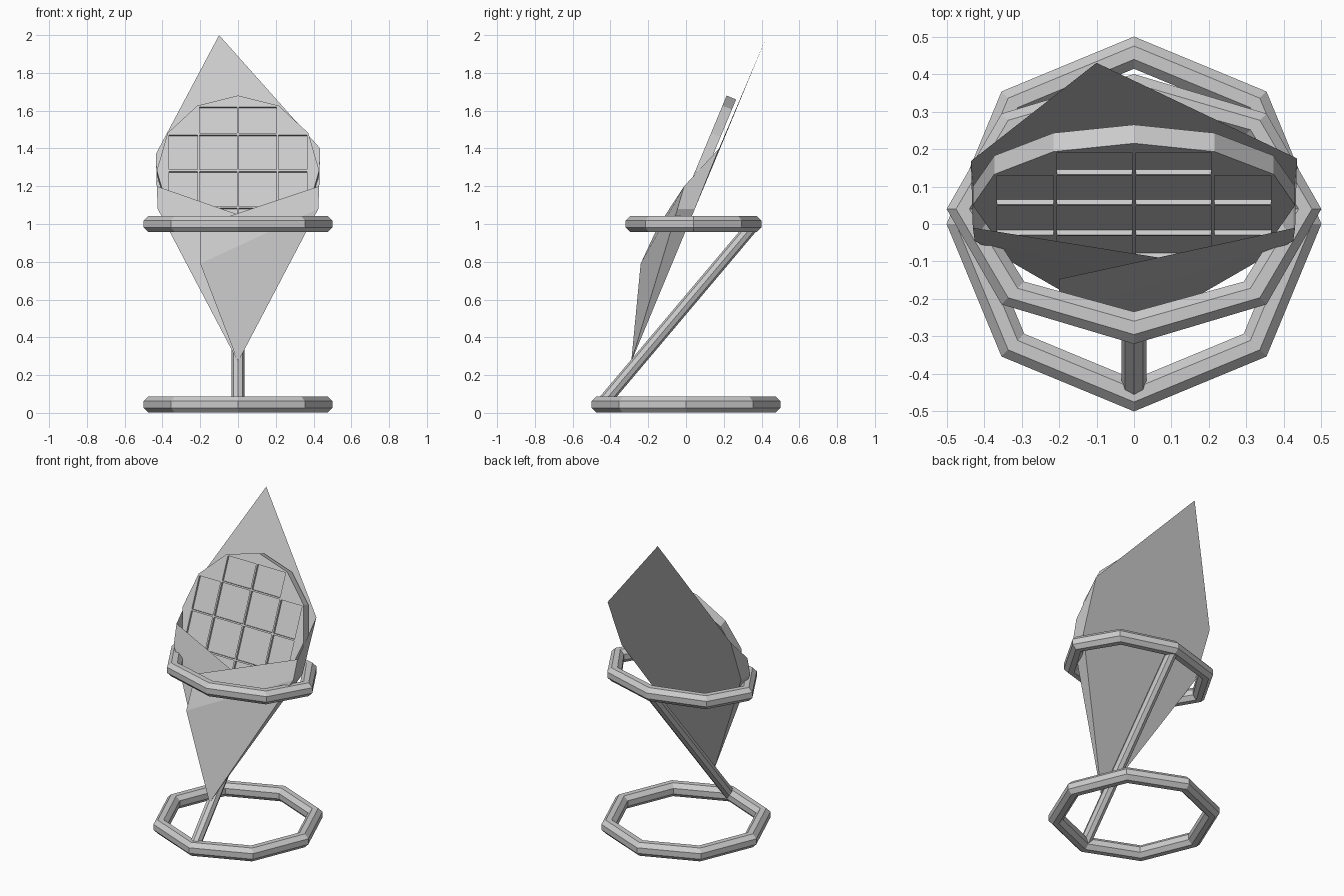
import bpy, bmesh, math
from mathutils import Vector, Matrix

if "Cube" in bpy.data.objects:
    bpy.data.objects.remove(bpy.data.objects["Cube"])


def add_object(name, verts, faces):
    mesh = bpy.data.meshes.new(name)
    mesh.from_pydata(verts, [], faces)
    bm = bmesh.new()
    bm.from_mesh(mesh)
    bmesh.ops.recalc_face_normals(bm, faces=bm.faces)
    bm.to_mesh(mesh)
    bm.free()
    ob = bpy.data.objects.new(name, mesh)
    bpy.context.collection.objects.link(ob)
    return ob


def ring(name, cy, cz, rx, ry, tube=0.0465, n=8):
    # octagonal loop with an octagonal, flat-topped section
    verts, faces = [], []
    for i in range(n):
        a = math.tau * i / n
        for j in range(n):
            b = math.tau * (j + 0.5) / n
            o = tube * math.cos(b)
            verts.append(((rx + o) * math.cos(a), cy + (ry + o) * math.sin(a),
                          cz + tube * math.sin(b)))
            k, m = (i + 1) % n, (j + 1) % n
            faces.append((i * n + j, k * n + j, k * n + m, i * n + m))
    return add_object(name, verts, faces)


# Stand: base ring, holding ring and slanted rod
ring("base_ring", 0, 0.044, 0.457, 0.457)
ring("holding_ring", 0.04, 1.0, 0.457, 0.317)

p, q = Vector((0, -0.45, 0.04)), Vector((0, 0.36, 1.0))
bpy.ops.mesh.primitive_cylinder_add(vertices=8, radius=0.034, depth=(q - p).length,
                                    location=(p + q) / 2)
rod = bpy.context.object
rod.name = "slanted_rod"
rod.rotation_euler = (q - p).to_track_quat('Z', 'Y').to_euler()

# Paper wrap: flat back sheet, narrow sides, two overlapping front flaps
tip = (0, -0.29, 0.27)
points = [tip, (-0.1, 0.43, 2.0),
          (0.435, 0.175, 1.4), (0.425, 0.047, 1.08),       # back right
          (-0.435, 0.168, 1.37), (-0.425, 0.047, 1.08),    # back left
          (0.43, -0.01, 1.2), (0.425, -0.045, 1.08),       # right fold
          (-0.43, -0.01, 1.2), (-0.425, -0.045, 1.08),     # left fold
          (-0.2, -0.24, 0.79), (-0.2, -0.147, 0.99),       # outer flap corner
          (0.1, -0.16, 0.79), (0.1, -0.095, 1.015)]        # inner flap corner
add_object("paper_wrap", points, [
    (0, 3, 2, 1, 4, 5),
    (0, 7, 3), (3, 7, 6, 2), (0, 9, 5), (5, 9, 8, 4),
    (0, 10, 7), (10, 11, 6, 7),
    (0, 12, 9), (12, 13, 8, 9)])

# Waffle: twelve-sided disc lying in the wrap, its local z facing the front
R, T = 0.43, 0.054
frame = Matrix.Translation((0, 0.05, 1.283)) @ Matrix.Rotation(math.radians(67.4), 4, 'X')
verts = [(R * math.cos(math.tau * i / 12), R * math.sin(math.tau * i / 12), z)
         for z in (-T, 0) for i in range(12)]
faces = [tuple(range(12)), tuple(range(12, 24))]
faces += [(i, (i + 1) % 12, 12 + (i + 1) % 12, 12 + i) for i in range(12)]
waffle = add_object("waffle", verts, faces)
waffle.matrix_world = frame

# Recessed cells cut into the waffle face
spans = [(-0.365, -0.215), (-0.205, -0.005), (0.005, 0.205), (0.215, 0.365)]
cv, cf = [], []
for i, (x0, x1) in enumerate(spans):
    for j, (y0, y1) in enumerate(spans):
        if i in (0, 3) and j in (0, 3):
            continue
        b = len(cv)
        cv += [(x, y, z) for z in (-0.014, 0.05)
               for x, y in ((x0, y0), (x1, y0), (x1, y1), (x0, y1))]
        cf += [(b, b + 1, b + 2, b + 3), (b + 4, b + 5, b + 6, b + 7)]
        cf += [(b + k, b + (k + 1) % 4, b + 4 + (k + 1) % 4, b + 4 + k) for k in range(4)]
cutter = add_object("cell_cutter", cv, cf)
cutter.matrix_world = frame
cutter.hide_render = True
cutter.hide_set(True)
mod = waffle.modifiers.new("cells", 'BOOLEAN')
mod.operation = 'DIFFERENCE'
mod.solver = 'EXACT'
mod.object = cutter
